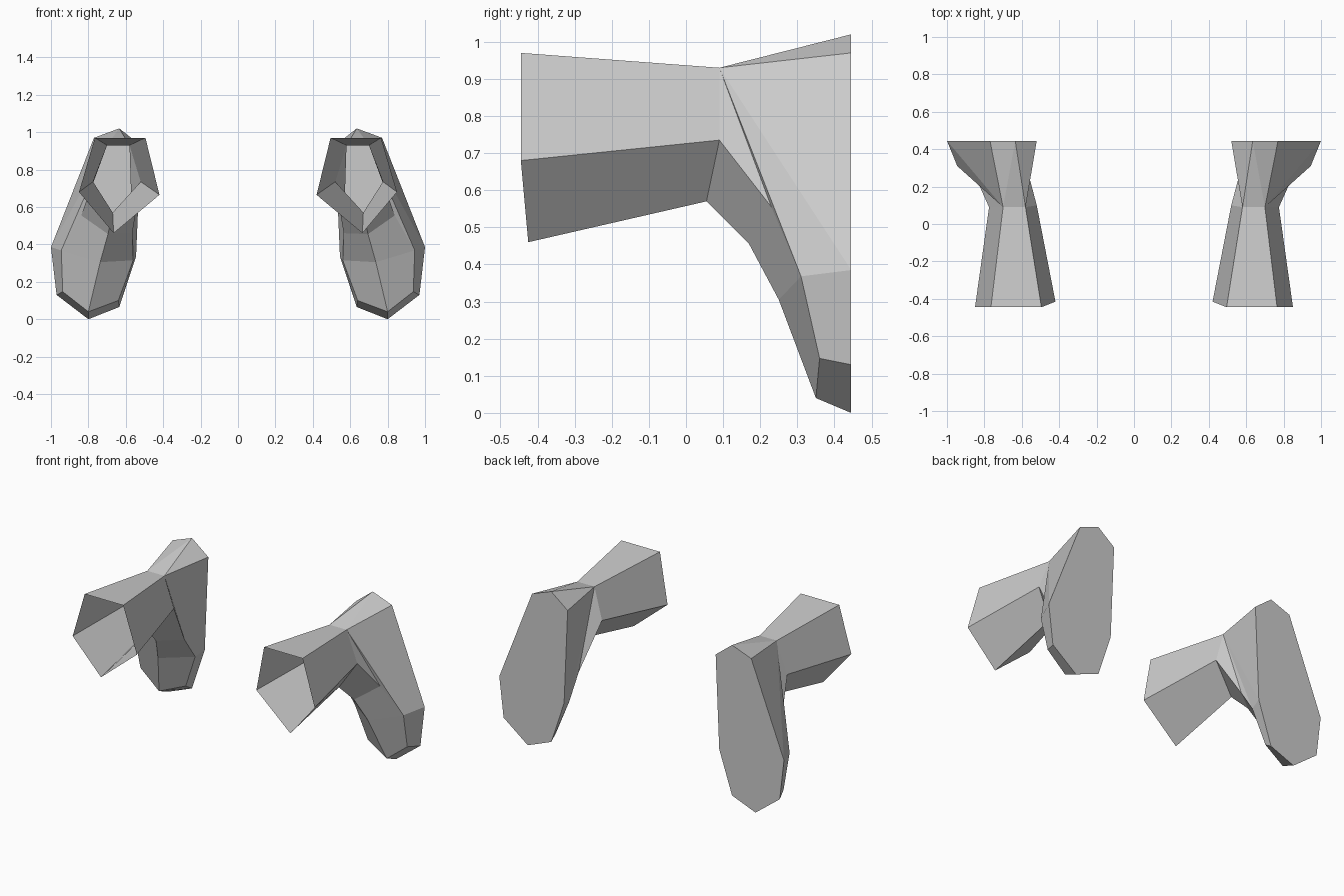
import bpy, bmesh

if "Cube" in bpy.data.objects:
    bpy.data.objects.remove(bpy.data.objects["Cube"])

bm = bmesh.new()


def points(rows):
    return [bm.verts.new(p) for p in rows]


def face(*vs):
    bm.faces.new(vs)


# Open front cuff and elbow ring: top inner, top outer, outer, bottom, inner
cuff = points([(.495, -.445, .97), (.765, -.445, .97), (.85, -.445, .68),
               (.665, -.425, .46), (.42, -.415, .665)])
elbow = points([(.58, .09, .93), (.70, .09, .93), (.775, .09, .735),
                (.67, .055, .57), (.52, .10, .735)])
for i in range(5):
    j = (i + 1) % 5
    face(cuff[i], cuff[j], elbow[j], elbow[i])

# Flat back plate outline, from the top point round the outer side
back = points([(x, .445, z) for x, z in
               [(.635, 1.02), (.77, .97), (1, .385), (.97, .13),
                (.80, .0), (.635, .065), (.545, .335), (.52, .93)]])
face(*back)
top, top_out, out, low_out, bottom, low_in, inn, top_in = back

# Front of the drooping flap: rows of outer, centre, inner points
rows = [[elbow[2], elbow[3], elbow[4]],
        points([(.838, .23, .555), (.695, .17, .455), (.565, .27, .46)]),
        points([(.945, .31, .368), (.737, .25, .305), (.56, .37, .315)]),
        points([(.937, .36, .147), (.80, .35, .04), (.64, .39, .10)])]
for a, b in zip(rows, rows[1:]):
    for k in range(2):
        face(a[k], a[k + 1], b[k + 1], b[k])

# Roof between elbow and back plate
ti, to = elbow[0], elbow[1]
face(ti, to, top)
face(to, top_out, top)
face(ti, top, top_in)

# Outer and inner sides, each fanned from the elbow's top corner
for corner, plate, col in ((to, (top_out, out, low_out), 0),
                           (ti, (top_in, inn, low_in), 2)):
    c = [r[col] for r in rows]
    face(corner, plate[0], plate[1])
    face(corner, plate[1], c[2])
    face(corner, c[2], c[1])
    face(corner, c[1], c[0])
    face(c[2], plate[1], plate[2], c[3])

# Bottom rim
face(rows[3][0], low_out, bottom, rows[3][1])
face(rows[3][1], bottom, low_in, rows[3][2])

bmesh.ops.recalc_face_normals(bm, faces=bm.faces)
mesh = bpy.data.meshes.new("sleeves")
bm.to_mesh(mesh)
bm.free()
obj = bpy.data.objects.new("sleeves", mesh)
bpy.context.collection.objects.link(obj)

# Matching sleeve on the other side
mirror = obj.modifiers.new("mirror", 'MIRROR')
mirror.use_mirror_merge = False
